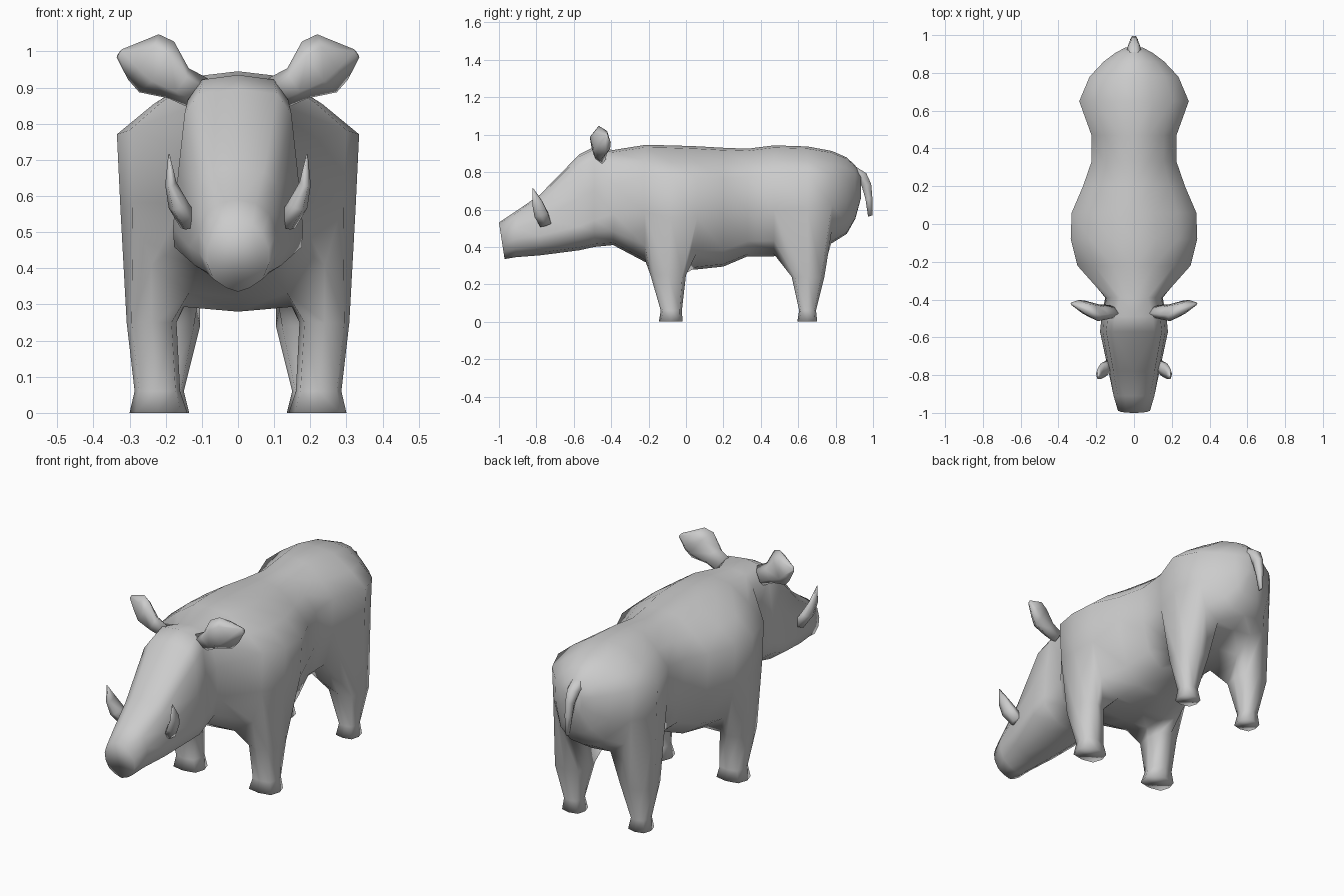
import bpy, bmesh, math
from mathutils import Vector

if "Cube" in bpy.data.objects:
    bpy.data.objects.remove(bpy.data.objects["Cube"])

hide = bpy.data.materials.new("grey_hide")
hide.diffuse_color = (0.6, 0.6, 0.6, 1)
hide.use_nodes = True
hide.node_tree.nodes["Principled BSDF"].inputs["Base Color"].default_value = hide.diffuse_color


def finish(bm, name, mirror=True, angle=65):
    bmesh.ops.recalc_face_normals(bm, faces=bm.faces)
    mesh = bpy.data.meshes.new(name)
    bm.to_mesh(mesh)
    bm.free()
    mesh.materials.append(hide)
    ob = bpy.data.objects.new(name, mesh)
    bpy.context.collection.objects.link(ob)
    bpy.ops.object.select_all(action='DESELECT')
    ob.select_set(True)
    bpy.context.view_layer.objects.active = ob
    bpy.ops.object.shade_smooth_by_angle(angle=math.radians(angle))
    if mirror:
        mod = ob.modifiers.new("mirror", 'MIRROR')
        mod.merge_threshold = 0.0005
    return ob


def bridge(bm, a, b):
    n = len(a)
    for i in range(n):
        bm.faces.new((a[i], a[(i + 1) % n], b[(i + 1) % n], b[i]))


def loft(name, rings, u, v, sides=6, mirror=True):
    """Tube through (centre, radius along u, radius along v) rings."""
    u, v = Vector(u).normalized(), Vector(v).normalized()
    bm = bmesh.new()
    loops = []
    for c, ru, rv in rings:
        loops.append([bm.verts.new(Vector(c) + u * ru * math.cos(t) + v * rv * math.sin(t))
                      for t in (math.tau * i / sides for i in range(sides))])
    for a, b in zip(loops, loops[1:]):
        bridge(bm, a, b)
    bm.faces.new(loops[0])
    bm.faces.new(loops[-1])
    return finish(bm, name, mirror, 120)


# half cross-sections: (fraction of half width, fraction of height)
SNOUT = [(0, 1), (.45, .96), (.8, .84), (1, .62), (1, .4), (.8, .18), (.4, .06), (0, 0)]
HEAD = [(0, 1), (.6, .975), (.82, .87), (.92, .55), (1, .25), (.98, .15), (.5, .03), (0, 0)]
BODY = [(0, 1), (.35, .98), (.7, .865), (1, .74), (.97, .42), (.8, .14), (.45, .02), (0, 0)]
PROFILES = [SNOUT, HEAD, BODY]

# body stations: y, top, bottom, half width, blend (0 snout, 1 head, 2 body)
STATIONS = [
    (-1.0, .53, .335, .085, 0), (-.91, .59, .345, .108, 0), (-.78, .68, .355, .135, .5),
    (-.57, .895, .382, .18, 1), (-.49, .935, .40, .172, 1.1), (-.39, .918, .41, .155, 1.5),
    (-.22, .945, .32, .30, 2), (-.08, .943, .28, .335, 2), (.06, .938, .28, .33, 2),
    (.20, .93, .295, .27, 2), (.33, .925, .35, .225, 2), (.47, .943, .35, .225, 2),
    (.65, .937, .37, .29, 2), (.78, .913, .42, .235, 2), (.86, .878, .47, .16, 2),
    (.905, .835, .55, .10, 2), (.935, .79, .66, .045, 2)]

# legs: first station -> rings of z, x inner, x outer, y front, y back
LEGS = {
    6: [(.25, .17, .308, -.19, .0), (.06, .16, .286, -.135, -.022), (0, .14, .30, -.145, -.018)],
    11: [(.24, .105, .275, .565, .74), (.06, .15, .24, .605, .695), (0, .135, .25, .595, .702)]}

# body, head and legs as one skin
bm = bmesh.new()
grid = []
for y, top, bot, w, k in STATIONS:
    low = min(int(k), 1)
    row = []
    for a, b in zip(PROFILES[low], PROFILES[low + 1]):
        fx, fz = Vector(a).lerp(Vector(b), k - low)
        tilt = .03 * (1 - fz) if y == -1.0 else 0
        row.append(bm.verts.new((fx * w, y + tilt, bot + fz * (top - bot))))
    grid.append(row)
for i in range(len(grid) - 1):
    for j in range(len(BODY) - 1):
        if j in (4, 5) and (i in LEGS or i - 1 in LEGS):
            continue    # opening for a leg
        bm.faces.new((grid[i][j], grid[i][j + 1], grid[i + 1][j + 1], grid[i + 1][j]))
bm.faces.new(grid[0])
bm.faces.new(grid[-1])
AROUND = [(0, 0), (1, 0), (2, 0), (2, 1), (2, 2), (1, 2), (0, 2), (0, 1)]
for s, rings in LEGS.items():
    loop = [grid[s + i][4 + j] for i, j in AROUND]
    for z, x0, x1, y0, y1 in rings:
        new = []
        for i, j in AROUND:
            m = .8 if i != 1 and j != 1 else 1
            new.append(bm.verts.new(((x0 + x1) / 2 + (1 - j) * m * (x1 - x0) / 2,
                                     (y0 + y1) / 2 + (i - 1) * m * (y1 - y0) / 2, z)))
        bridge(bm, loop, new)
        loop = new
    bm.faces.new(loop)
finish(bm, "body", angle=120)

# ears
loft("ear", [((.11, -.46, .885), .05, .03), ((.165, -.465, .912), .052, .04),
             ((.225, -.46, .957), .088, .052), ((.262, -.447, .985), .078, .042),
             ((.328, -.425, .995), .014, .008)], (-.55, -.25, .8), (.25, 1, .1))

# tusks
loft("tusk", [((.13, -.75, .52), .03, .035), ((.165, -.775, .575), .028, .042),
              ((.186, -.795, .635), .016, .032), ((.191, -.82, .715), .002, .002)],
     (1, 0, -.3), (0, 1, .3))

# tail
loft("tail", [((0, .87, .83), .04, .03), ((0, .935, .785), .035, .035), ((0, .965, .73), .024, .03),
              ((0, .978, .66), .02, .022), ((0, .985, .565), .006, .014)],
     (1, 0, 0), (0, 1, .3), mirror=False)
